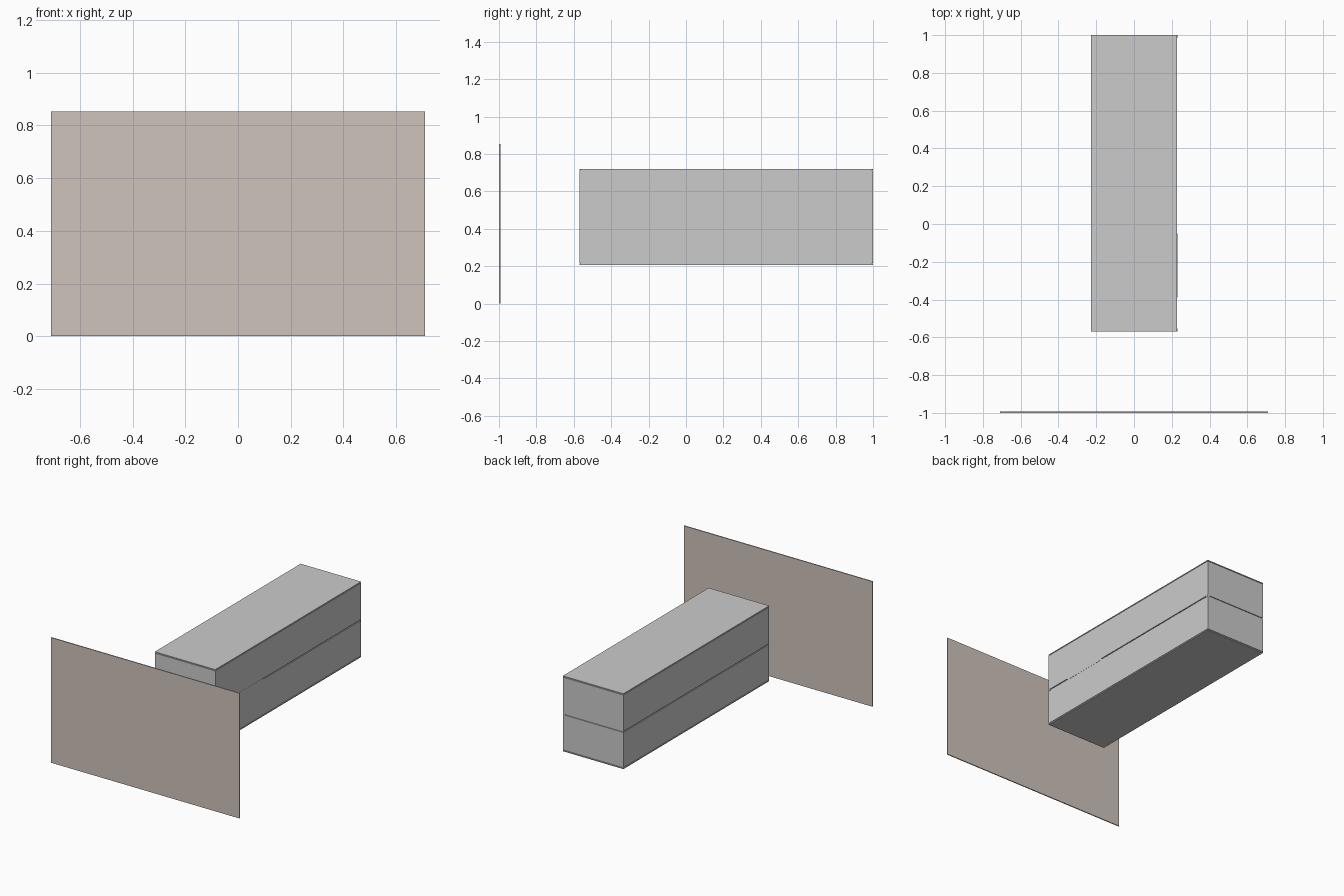
import bpy

if "Cube" in bpy.data.objects:
    bpy.data.objects.remove(bpy.data.objects["Cube"])


def material(name, rgb):
    m = bpy.data.materials.new(name)
    m.diffuse_color = (*rgb, 1)
    m.use_nodes = True
    m.node_tree.nodes["Principled BSDF"].inputs["Base Color"].default_value = m.diffuse_color
    return m


def box(name, lo, hi, mat=None):
    bpy.ops.mesh.primitive_cube_add(size=1, location=[(a + b) / 2 for a, b in zip(lo, hi)])
    o = bpy.context.object
    o.name = name
    o.scale = [b - a for a, b in zip(lo, hi)]
    bpy.ops.object.transform_apply(location=False, rotation=False, scale=True)
    if mat:
        o.data.materials.append(mat)
    return o


tan = material("warm_panel", (0.62, 0.55, 0.50))
W, Y0, Y1 = 0.228, -0.57, 1.0

# free-standing front panel
box("front_panel", (-0.71, -1.0, 0), (0.71, -0.993, 0.853), tan)

# two stacked body halves, separated by a fine seam
for name, z0, z1 in (("lower_body", 0.217, 0.457), ("upper_body", 0.463, 0.712)):
    box(name, (-W, Y0, z0), (W, Y1, z1))

# recessed core showing in the seam lines
box("seam_core", (-W + 0.006, Y0 + 0.006, 0.455), (W - 0.006, Y1 - 0.006, 0.465))

# thin cover plates with shadow gaps
for name, z0, z1, g0, g1 in (("bottom_plate", 0.207, 0.214, 0.213, 0.218),
                             ("top_plate", 0.715, 0.721, 0.711, 0.716)):
    box(name, (-W, Y0, z0), (W, Y1, z1))
    box(name + "_spacer", (-W + 0.005, Y0 + 0.005, g0), (W - 0.005, Y1 - 0.005, g1))

# latch strip and corner catches on the right side of the seam
box("latch_strip", (W - 0.01, -0.39, 0.453), (W + 0.001, -0.05, 0.467))
for i, y in enumerate((Y0, Y1 - 0.016)):
    box(f"corner_catch_{i}", (W - 0.016, y, 0.453), (W + 0.001, y + 0.016, 0.467))
